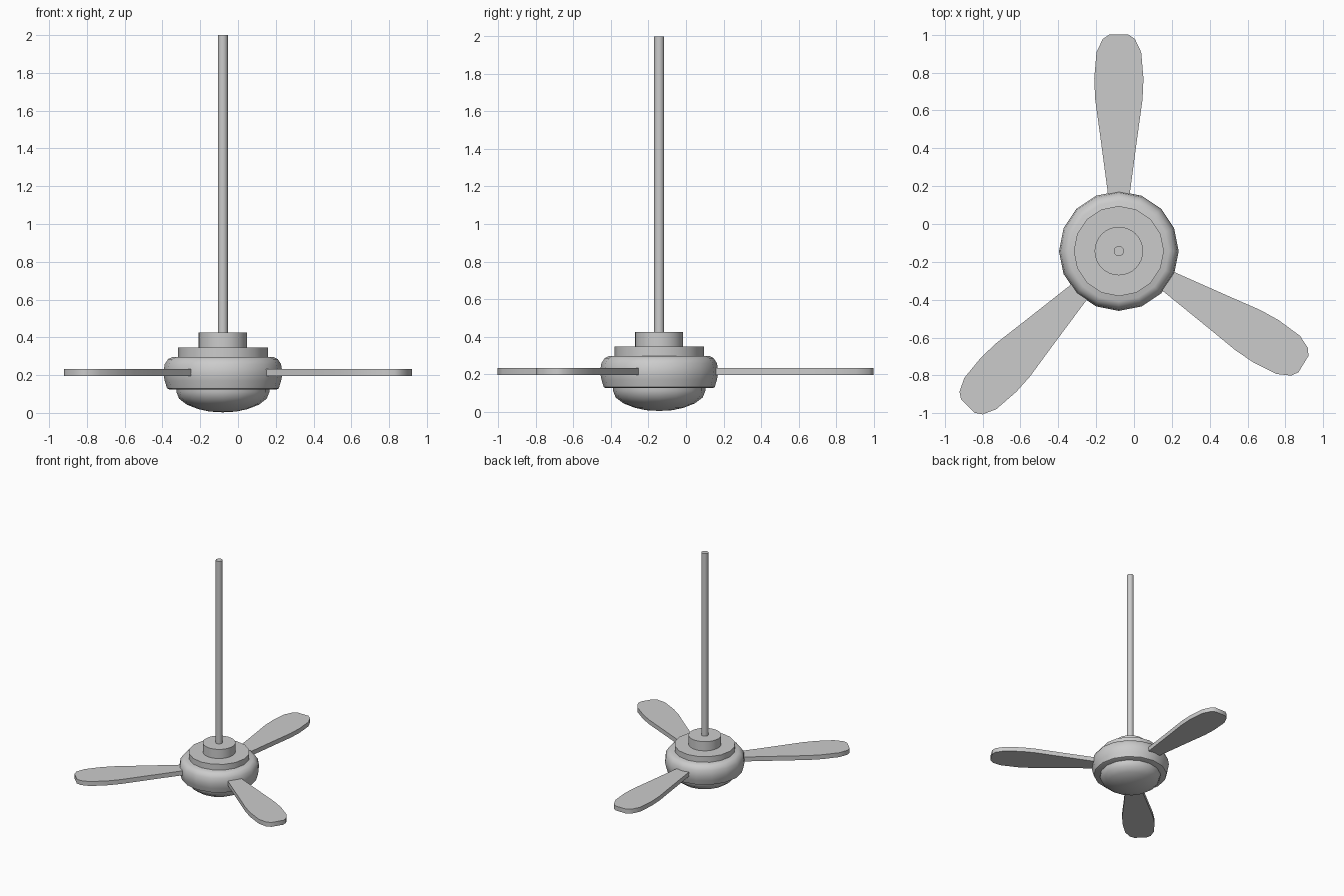
import bpy, bmesh
from math import radians, cos, sin, pi

if "Cube" in bpy.data.objects:
    bpy.data.objects.remove(bpy.data.objects["Cube"])

CX, CY = -0.08, -0.143   # fan axis


def finish(name, bm, angle):
    bmesh.ops.remove_doubles(bm, verts=bm.verts, dist=1e-5)
    bmesh.ops.recalc_face_normals(bm, faces=bm.faces)
    me = bpy.data.meshes.new(name)
    bm.to_mesh(me)
    bm.free()
    ob = bpy.data.objects.new(name, me)
    bpy.context.collection.objects.link(ob)
    ob.location = (CX, CY, 0)
    bpy.ops.object.select_all(action='DESELECT')
    ob.select_set(True)
    bpy.context.view_layer.objects.active = ob
    bpy.ops.object.shade_smooth_by_angle(angle=radians(angle))
    return ob


def lathe(name, profile, sides):
    """Revolve a closed (radius, z) profile about the fan axis."""
    bm = bmesh.new()
    verts = [bm.verts.new((r, 0, z)) for r, z in profile]
    edges = [bm.edges.new(p) for p in zip(verts, verts[1:])]
    bmesh.ops.spin(bm, geom=verts + edges, cent=(0, 0, 0), axis=(0, 0, 1),
                   angle=2 * pi, steps=sides, use_merge=True)
    return finish(name, bm, 40)


def blade(name, angle):
    """Paddle outline along the local x axis, mirrored and extruded."""
    half = [(0.27, 0.055), (0.32, 0.06), (0.62, 0.1), (0.80, 0.125),
            (0.91, 0.13), (1.05, 0.118), (1.12, 0.085), (1.143, 0.05)]
    outline = half + [(x, -y) for x, y in reversed(half)]
    a = radians(angle)
    bm = bmesh.new()
    f = bm.faces.new([bm.verts.new((x * cos(a) - y * sin(a), x * sin(a) + y * cos(a), 0.195))
                      for x, y in outline])
    ext = bmesh.ops.extrude_face_region(bm, geom=[f])
    top = [v for v in ext['geom'] if isinstance(v, bmesh.types.BMVert)]
    bmesh.ops.translate(bm, verts=top, vec=(0, 0, 0.038))
    return finish(name, bm, 40)


# Hanging rod and its collar
lathe("rod", [(0, 0.40), (0.027, 0.40), (0.027, 2.0), (0, 2.0)], 16)
lathe("rod_collar", [(0, 0.33), (0.128, 0.33), (0.128, 0.425), (0, 0.425)], 32)

# Motor: top plate, rounded housing, bottom bowl
lathe("top_plate", [(0, 0.28), (0.238, 0.28), (0.238, 0.346), (0, 0.346)], 16)
lathe("motor_housing", [(0, 0.125), (0.285, 0.125), (0.296, 0.13), (0.308, 0.17),
                        (0.316, 0.21), (0.308, 0.258), (0.29, 0.285),
                        (0.265, 0.297), (0, 0.297)], 16)
lathe("bottom_bowl", [(0, 0.003), (0.07, 0.007), (0.13, 0.02), (0.19, 0.043),
                      (0.232, 0.075), (0.246, 0.11), (0.246, 0.14), (0, 0.14)], 16)

# Three blades
for i, ang in enumerate((90, -31.5, 225.8)):
    blade(f"blade_{i + 1}", ang)
